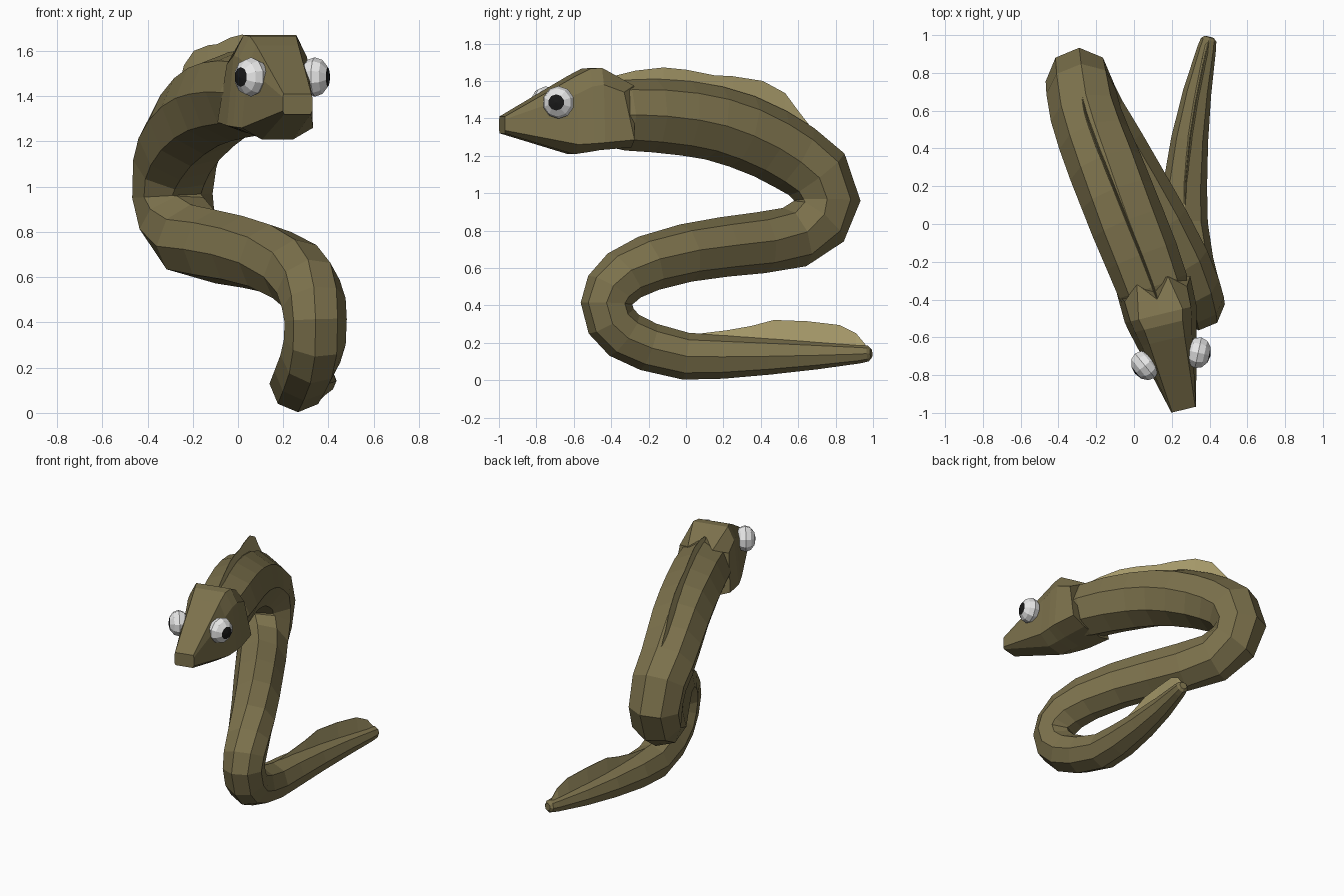
import bpy, bmesh, math
from mathutils import Vector, Matrix

if "Cube" in bpy.data.objects:
    bpy.data.objects.remove(bpy.data.objects["Cube"])


def material(name, rgb):
    m = bpy.data.materials.new(name)
    m.diffuse_color = (*rgb, 1)
    m.use_nodes = True
    m.node_tree.nodes["Principled BSDF"].inputs["Base Color"].default_value = m.diffuse_color
    return m


OLIVE = material("olive skin", (0.20, 0.165, 0.072))
TAN = material("tan fin", (0.40, 0.335, 0.15))
WHITE = material("eye white", (0.80, 0.80, 0.80))
BLACK = material("pupil black", (0.01, 0.01, 0.01))


def finish(name, bm, *mats):
    bmesh.ops.recalc_face_normals(bm, faces=bm.faces)
    me = bpy.data.meshes.new(name)
    bm.to_mesh(me)
    bm.free()
    for m in mats:
        me.materials.append(m)
    ob = bpy.data.objects.new(name, me)
    bpy.context.collection.objects.link(ob)
    return ob


def loft(name, rings, mat):
    """Skin a list of equal-length closed rings and cap both ends."""
    bm = bmesh.new()
    vs = [[bm.verts.new(p) for p in r] for r in rings]
    n = len(vs[0])
    for a, b in zip(vs, vs[1:]):
        for i in range(n):
            j = (i + 1) % n
            bm.faces.new((a[i], a[j], b[j], b[i]))
    bm.faces.new(vs[0])
    bm.faces.new(vs[-1])
    return finish(name, bm, mat)


# Body: S-shaped centre line from neck to tail tip (x, y, z, radius)
PATH = [
    (0.15, -0.48, 1.41, 0.15), (0.10, -0.33, 1.418, 0.19),
    (0.04, -0.17, 1.415, 0.197), (-0.03, 0.0, 1.40, 0.20),
    (-0.09, 0.15, 1.375, 0.20), (-0.15, 0.30, 1.33, 0.20),
    (-0.21, 0.45, 1.265, 0.195), (-0.255, 0.58, 1.19, 0.19),
    (-0.28, 0.70, 1.10, 0.185), (-0.29, 0.755, 0.96, 0.178),
    (-0.27, 0.71, 0.85, 0.172), (-0.21, 0.58, 0.765, 0.168),
    (-0.10, 0.40, 0.735, 0.164), (0.02, 0.20, 0.712, 0.16),
    (0.14, 0.0, 0.68, 0.156), (0.25, -0.2, 0.625, 0.152),
    (0.31, -0.33, 0.56, 0.147), (0.335, -0.40, 0.485, 0.143),
    (0.343, -0.425, 0.41, 0.138), (0.34, -0.40, 0.315, 0.137),
    (0.32, -0.33, 0.24, 0.135), (0.29, -0.20, 0.178, 0.131),
    (0.265, 0.0, 0.128, 0.126), (0.27, 0.2, 0.125, 0.117),
    (0.295, 0.45, 0.128, 0.098), (0.335, 0.70, 0.133, 0.075),
    (0.385, 0.93, 0.14, 0.050), (0.395, 0.975, 0.143, 0.042),
    (0.399, 0.99, 0.144, 0.026),
]
P = [Vector(p[:3]) for p in PATH]
rings = []
for i, (p, row) in enumerate(zip(P, PATH)):
    prev, nxt = P[max(i - 1, 0)], P[min(i + 1, len(P) - 1)]
    t = Vector()
    if i > 0:
        t += (p - prev).normalized()
    if i < len(P) - 1:
        t += (nxt - p).normalized()
    t.normalize()
    side = Vector((1, 0, 0))
    side = (side - t * side.dot(t)).normalized()
    up = t.cross(side)
    rings.append([p + row[3] * (side * math.cos(k * math.pi / 4) + up * math.sin(k * math.pi / 4))
                  for k in range(8)])
loft("body", rings, OLIVE)


def fin(name, run, profile):
    """Thin wedge fin standing on one run of the body; profile is (y, top z)."""
    def centre(y):
        for a, b in zip(run, run[1:]):
            if a[1] <= y <= b[1]:
                f = (y - a[1]) / (b[1] - a[1])
                return [u + (v - u) * f for u, v in zip(a, b)]
        return run[-1]
    sections = []
    for y, z in profile:
        x, _, cz, r = centre(y)
        base = cz + 0.6 * r
        sections.append([(x - 0.014, y, base), (x + 0.014, y, base), (x + 0.002, y, z), (x - 0.002, y, z)])
    return loft(name, sections, TAN)


fin("back_fin", PATH[:10], [(-0.42, 1.60), (-0.37, 1.63), (-0.27, 1.655), (-0.12, 1.672), (0.0, 1.66),
                            (0.15, 1.63), (0.25, 1.625), (0.41, 1.60), (0.53, 1.535), (0.60, 1.44), (0.67, 1.35)])
fin("tail_fin", PATH[22:], [(0.08, 0.25), (0.22, 0.267), (0.35, 0.29), (0.47, 0.322), (0.65, 0.315),
                            (0.82, 0.295), (0.91, 0.25), (0.96, 0.19)])

# Head frame: origin at the neck, turned slightly towards +x
O = Vector((0.12, -0.39, 0))
AXIS = Vector((0.235, -0.972, 0)).normalized()
SIDE = Vector((-AXIS.y, AXIS.x, 0))


def head_point(d, s, z):
    return O + AXIS * d + SIDE * s + Vector((0, 0, z))


# Head: half sections (half width, z) from neck to snout, mirrored
SECTIONS = [
    (-0.05, [(0.085, 1.575), (0.17, 1.54), (0.20, 1.285), (0.09, 1.245)]),
    (0.09, [(0.12, 1.67), (0.165, 1.58), (0.195, 1.27), (0.075, 1.23)]),
    (0.15, [(0.105, 1.665), (0.155, 1.57), (0.182, 1.265), (0.072, 1.22)]),
    (0.23, [(0.096, 1.625), (0.137, 1.53), (0.162, 1.26), (0.07, 1.208)]),
    (0.61, [(0.063, 1.41), (0.067, 1.395), (0.067, 1.335), (0.06, 1.32)]),
]
BACK = [-0.045, 0.03, -0.02, -0.03]   # ragged rear edge of the skull
head = []
for n, (d, half) in enumerate(SECTIONS):
    off = BACK if n == 0 else [0] * 4
    right = [head_point(d + o, w, z) for o, (w, z) in zip(off, half)]
    left = [head_point(d + o, -w, z) for o, (w, z) in zip(off, half)]
    notch = head_point(d + (0.06 if n == 0 else 0), 0, half[0][1] + (0.04 if n == 0 else 0))
    head.append([notch] + right + left[::-1])
loft("head", head, OLIVE)

# Eyes: faceted flattened balls, the outer polar cap is the pupil
for name, sgn in (("right_eye", 1), ("left_eye", -1)):
    bm = bmesh.new()
    bmesh.ops.create_uvsphere(bm, u_segments=10, v_segments=6, radius=0.087)
    for f in bm.faces:
        f.material_index = 1 if all(v.co.z > 0.07 for v in f.verts) else 0
    look = SIDE * sgn * math.cos(0.45) + AXIS * math.sin(0.45)
    rot = look.to_track_quat('Z', 'Y').to_matrix().to_4x4()
    mat = Matrix.Translation(head_point(0.335, sgn * 0.145, 1.485)) @ rot @ Matrix.Diagonal((1, 1, 0.78, 1))
    bm.transform(mat)
    finish(name, bm, WHITE, BLACK)
